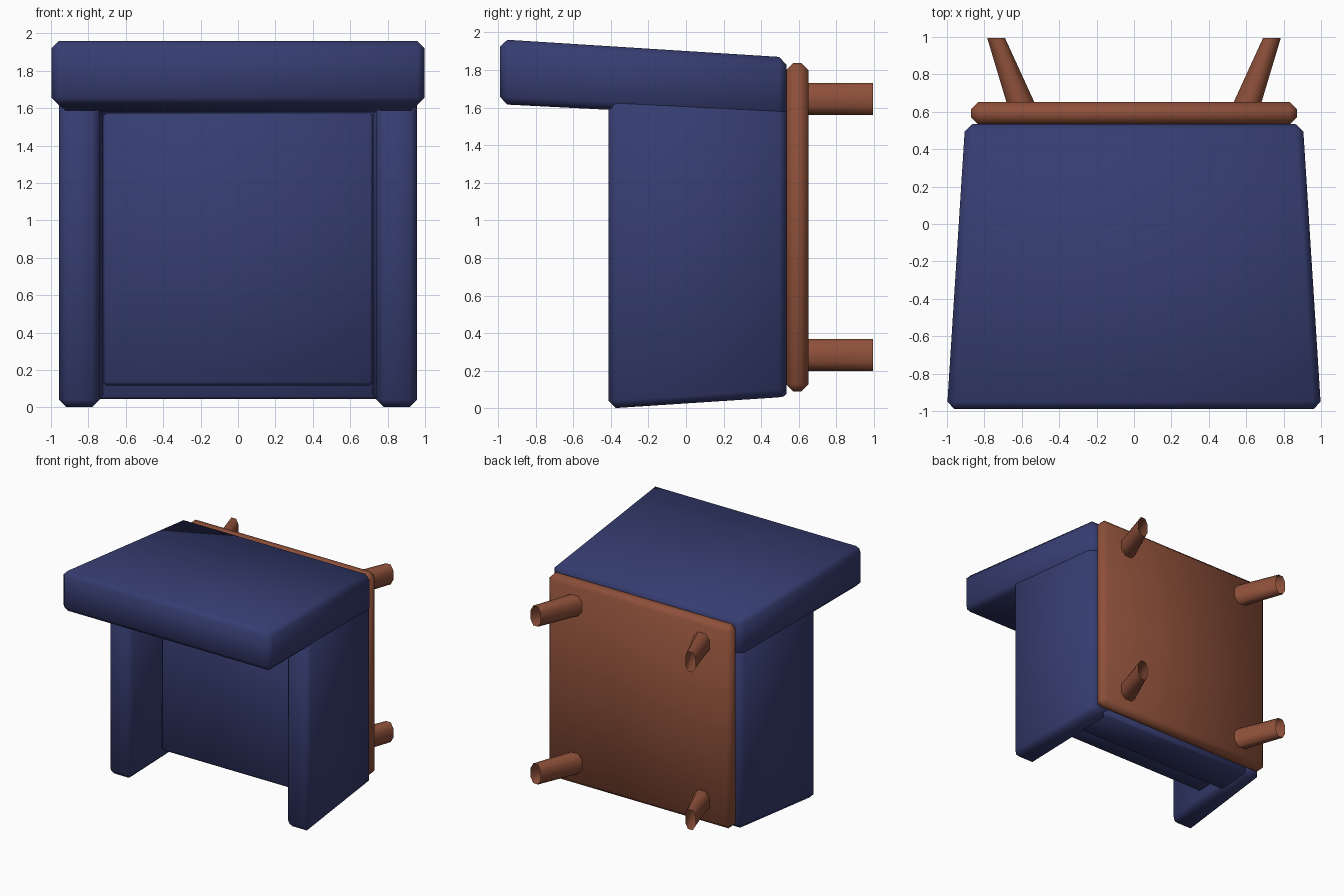
import bpy, bmesh

if "Cube" in bpy.data.objects:
    bpy.data.objects.remove(bpy.data.objects["Cube"])


def material(name, rgb):
    m = bpy.data.materials.new(name)
    m.diffuse_color = (*rgb, 1)
    m.use_nodes = True
    m.node_tree.nodes["Principled BSDF"].inputs["Base Color"].default_value = m.diffuse_color
    return m


BLUE = material("navy fabric", (0.037, 0.047, 0.165))
BROWN = material("brown wood", (0.27, 0.08, 0.042))


def finish(name, bm, mat, bevel):
    bmesh.ops.recalc_face_normals(bm, faces=bm.faces[:])
    if bevel:
        bmesh.ops.bevel(bm, geom=bm.edges[:], offset=bevel, segments=1,
                        affect='EDGES', profile=0.5)
    me = bpy.data.meshes.new(name)
    bm.to_mesh(me)
    bm.free()
    me.materials.append(mat)
    ob = bpy.data.objects.new(name, me)
    bpy.context.collection.objects.link(ob)
    bpy.context.view_layer.objects.active = ob
    for o in bpy.context.selected_objects:
        o.select_set(False)
    ob.select_set(True)
    bpy.ops.object.shade_smooth_by_angle(angle=1.05)
    return ob


def loft(name, ring_a, ring_b, mat, bevel=0.0, caps=True):
    """Join two matching rings of points with side faces and optional caps."""
    bm = bmesh.new()
    a = [bm.verts.new(p) for p in ring_a]
    b = [bm.verts.new(p) for p in ring_b]
    n = len(a)
    for i in range(n):
        j = (i + 1) % n
        bm.faces.new((a[i], a[j], b[j], b[i]))
    if caps:
        bm.faces.new(a[::-1])
        bm.faces.new(b)
    return finish(name, bm, mat, bevel)


def rect(y, x0, x1, z0, z1):
    return [(x0, y, z0), (x1, y, z0), (x1, y, z1), (x0, y, z1)]


def octagon(y, x0, x1, z0, z1, cx, cz):
    return [(x0 + cx, y, z0), (x1 - cx, y, z0), (x1, y, z0 + cz), (x1, y, z1 - cz),
            (x1 - cx, y, z1), (x0 + cx, y, z1), (x0, y, z1 - cz), (x0, y, z0 + cz)]


# backrest: tapered slab along the top, overhanging toward the front
loft("backrest", rect(-0.99, -1, 1, 1.618, 1.963),
     rect(0.535, -0.903, 0.903, 1.54, 1.867), BLUE, 0.04)

# armrests, running up into the backrest
for s, side in ((-1, "left"), (1, "right")):
    loft(side + "_armrest",
         rect(-0.412, s * 0.74, s * 0.96, 0.0, 1.75),
         rect(0.535, s * 0.70, s * 0.901, 0.062, 1.75), BLUE, 0.04)

# seat base between the arms and the cushion resting on it
loft("seat_base", rect(0.22, -0.76, 0.76, 0.045, 1.62),
     rect(0.535, -0.76, 0.76, 0.064, 1.62), BLUE, 0.015)
loft("seat_cushion", rect(-0.02, -0.722, 0.722, 0.118, 1.578),
     rect(0.26, -0.715, 0.715, 0.118, 1.578), BLUE, 0.018)

# wooden plate under the seat
loft("base_plate", rect(0.53, -0.872, 0.872, 0.09, 1.838),
     rect(0.652, -0.872, 0.872, 0.09, 1.838), BROWN, 0.04)

# four splayed, tapering, open-ended legs
for s, side in ((-1, "left"), (1, "right")):
    for z, end in ((0.285, "front"), (1.645, "back")):
        z0, z1 = z - 0.085, z + 0.085
        a = octagon(0.645, 0.53, 0.68, z0, z1, 0.04, 0.045)
        b = octagon(0.995, 0.69, 0.785, z0, z1, 0.025, 0.045)
        loft(f"{end}_{side}_leg", [(s * x, y, w) for x, y, w in a],
             [(s * x, y, w) for x, y, w in b], BROWN, caps=False)
